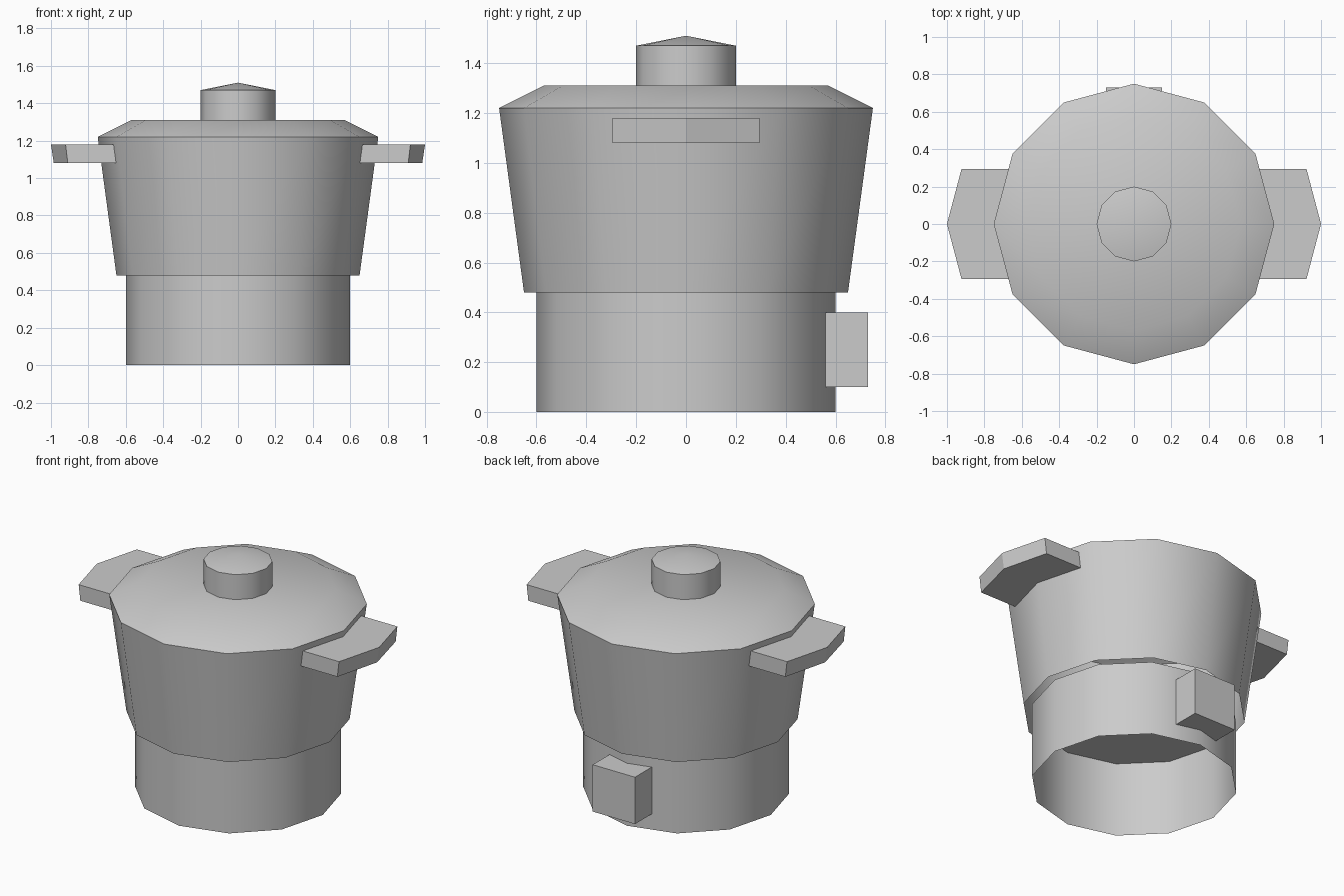
import bpy, bmesh, math

if "Cube" in bpy.data.objects:
    bpy.data.objects.remove(bpy.data.objects["Cube"])

SIDES = 12


def finish(bm, name, smooth):
    bmesh.ops.recalc_face_normals(bm, faces=bm.faces)
    mesh = bpy.data.meshes.new(name)
    bm.to_mesh(mesh)
    bm.free()
    ob = bpy.data.objects.new(name, mesh)
    bpy.context.collection.objects.link(ob)
    if smooth:
        bpy.ops.object.select_all(action='DESELECT')
        ob.select_set(True)
        bpy.context.view_layer.objects.active = ob
        bpy.ops.object.shade_smooth_by_angle(angle=math.radians(32))
    return ob


def lathe(name, profile, cap=False, apex=None):
    """12-sided turned shell, open below, with optional flat or pointed top."""
    bm = bmesh.new()
    rings = []
    for r, z in profile:
        rings.append([bm.verts.new((r * math.cos(math.tau * i / SIDES),
                                    r * math.sin(math.tau * i / SIDES), z))
                      for i in range(SIDES)])
    tip = bm.verts.new((0, 0, apex)) if apex is not None else None
    for i in range(SIDES):
        j = (i + 1) % SIDES
        for a, b in zip(rings, rings[1:]):
            bm.faces.new((a[i], a[j], b[j], b[i]))
        if tip:
            bm.faces.new((rings[-1][i], rings[-1][j], tip))
    if cap:
        bm.faces.new(rings[-1])
    return finish(bm, name, True)


def bracket(name, lower, upper, z0, z1):
    """Block fitted to the pot wall; the last outline edges touch the wall."""
    bm = bmesh.new()
    lo = [bm.verts.new((x, y, z0)) for x, y in lower]
    hi = [bm.verts.new((x, y, z1)) for x, y in upper]
    bm.faces.new(lo[::-1])
    bm.faces.new(hi)
    n = len(lo)
    for i in range(n):
        j = (i + 1) % n
        bm.faces.new((lo[i], lo[j], hi[j], hi[i]))
    return finish(bm, name, False)


# Turned parts
lathe("base", [(0.60, 0), (0.60, 0.48)], cap=True)
lathe("pot_body", [(0.65, 0.48), (0.75, 1.22)])
lathe("lid", [(0.75, 1.22), (0.57, 1.31)], cap=True)
lathe("lid_knob", [(0.20, 1.31), (0.20, 1.47)], apex=1.51)

# Side handles
for side, s in (("right", 1), ("left", -1)):
    def outline(corner, tip, wall, mid):
        return [(s * wall, -0.295), (s * corner, -0.295), (s * tip, 0),
                (s * corner, 0.295), (s * wall, 0.295), (s * mid, 0)]
    bracket("handle_" + side, outline(0.91, 0.985, 0.652, 0.73),
            outline(0.922, 1.0, 0.665, 0.743), 1.08, 1.18)

# Control box at the back
box = [(0.15, 0.56), (0.15, 0.73), (-0.15, 0.73), (-0.15, 0.56), (0, 0.60)]
bracket("control_box", box, box, 0.10, 0.40)
